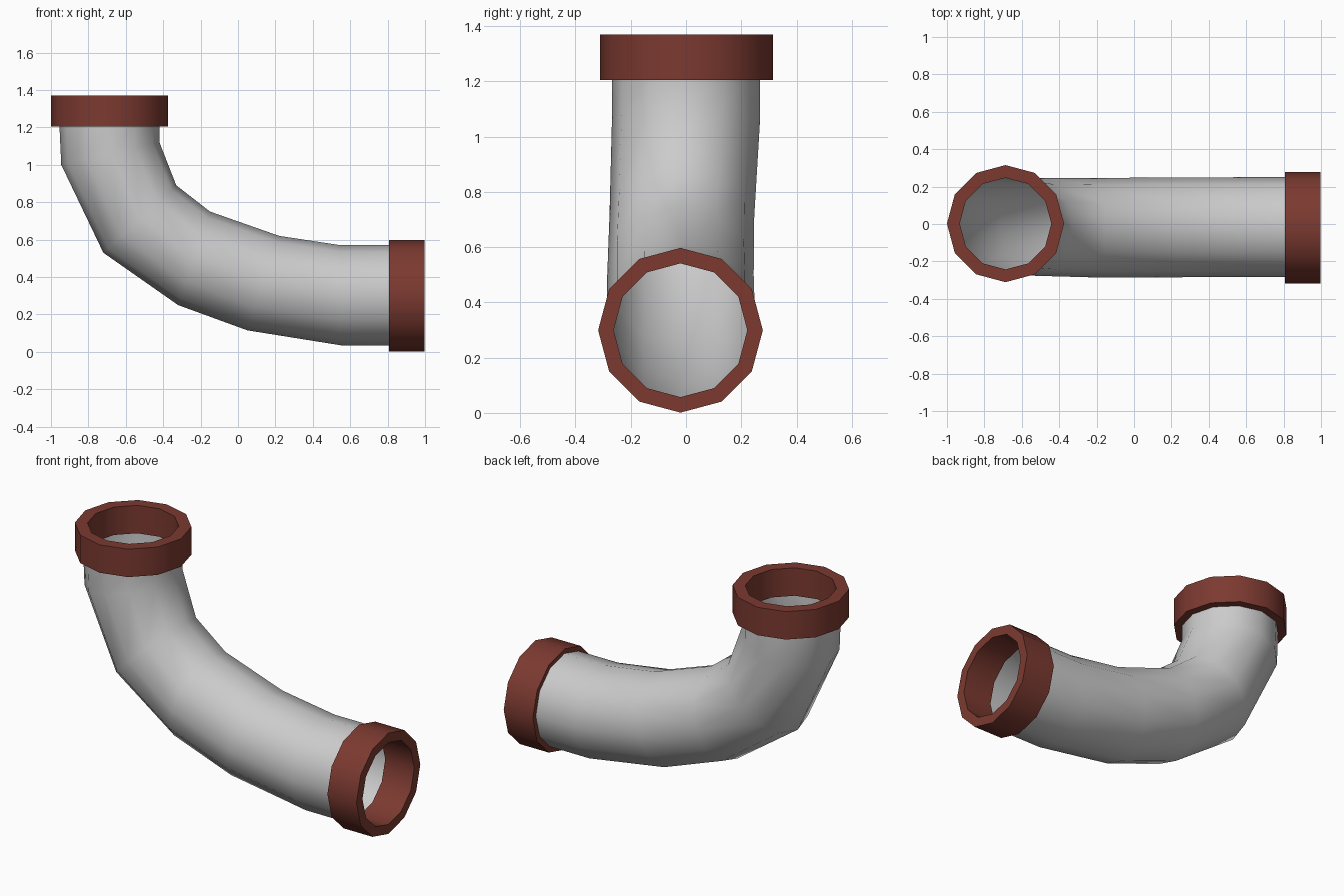
import bpy, bmesh
from math import sin, cos, tau
from mathutils import Vector

SIDES = 12

cube = bpy.data.objects.get("Cube")
if cube:
    bpy.data.objects.remove(cube)


def material(name, rgb):
    mat = bpy.data.materials.new(name)
    mat.use_nodes = True
    mat.diffuse_color = (*rgb, 1)
    mat.node_tree.nodes["Principled BSDF"].inputs["Base Color"].default_value = (*rgb, 1)
    return mat


def loft(name, rings, mat, closed=False):
    """Skin a list of rings of points; closed joins the last ring to the first."""
    bm = bmesh.new()
    loops = [[bm.verts.new(p) for p in ring] for ring in rings]
    pairs = list(zip(loops, loops[1:]))
    if closed:
        pairs.append((loops[-1], loops[0]))
    for a, b in pairs:
        for i in range(SIDES):
            j = (i + 1) % SIDES
            bm.faces.new((a[i], a[j], b[j], b[i]))
    bmesh.ops.recalc_face_normals(bm, faces=bm.faces)
    mesh = bpy.data.meshes.new(name)
    bm.to_mesh(mesh)
    bm.free()
    mesh.materials.append(mat)
    obj = bpy.data.objects.new(name, mesh)
    bpy.context.collection.objects.link(obj)
    bpy.ops.object.select_all(action='DESELECT')
    obj.select_set(True)
    bpy.context.view_layer.objects.active = obj
    bpy.ops.object.shade_smooth_by_angle(angle=0.75)
    return obj


def ring(center, u, v):
    return [center + u * cos(tau * i / SIDES) + v * sin(tau * i / SIDES)
            for i in range(SIDES)]


def collar(name, start, end, u, v, outer, inner, mat):
    """Thick open collar with a square cross-section."""
    steps = ((start, inner), (start, outer), (end, outer), (end, inner))
    loft(name, [ring(Vector(c), Vector(u) * r, Vector(v) * r) for c, r in steps],
         mat, closed=True)


grey = material("pipe grey", (0.6, 0.6, 0.6))
red = material("collar red", (0.2, 0.042, 0.03))

# Curved pipe: outer bend (x, z), inner bend (x, z), sideways centre, half width
sections = [
    ((-0.955, 1.215), (-0.42, 1.215), 0.0, 0.268),
    ((-0.945, 1.0), (-0.42, 1.12), 0.0, 0.268),
    ((-0.72, 0.53), (-0.33, 0.89), -0.015, 0.262),
    ((-0.32, 0.25), (-0.15, 0.75), -0.02, 0.265),
    ((0.05, 0.115), (0.22, 0.62), -0.018, 0.267),
    ((0.55, 0.035), (0.55, 0.57), -0.017, 0.267),
    ((0.82, 0.035), (0.82, 0.57), -0.017, 0.267),
]
pipe_rings = []
for (ox, oz), (ix, iz), y, half in sections:
    low, high = Vector((ox, y, oz)), Vector((ix, y, iz))
    pipe_rings.append(ring((low + high) / 2, (low - high) / 2, Vector((0, half, 0))))
loft("bent_pipe", pipe_rings, grey)

# Collars on both open ends
collar("top_collar", (-0.687, 0.002, 1.205), (-0.687, 0.002, 1.37),
       (1, 0, 0), (0, 1, 0), 0.313, 0.245, red)
collar("side_collar", (0.807, -0.02, 0.299), (0.997, -0.02, 0.299),
       (0, 1, 0), (0, 0, 1), 0.298, 0.242, red)
